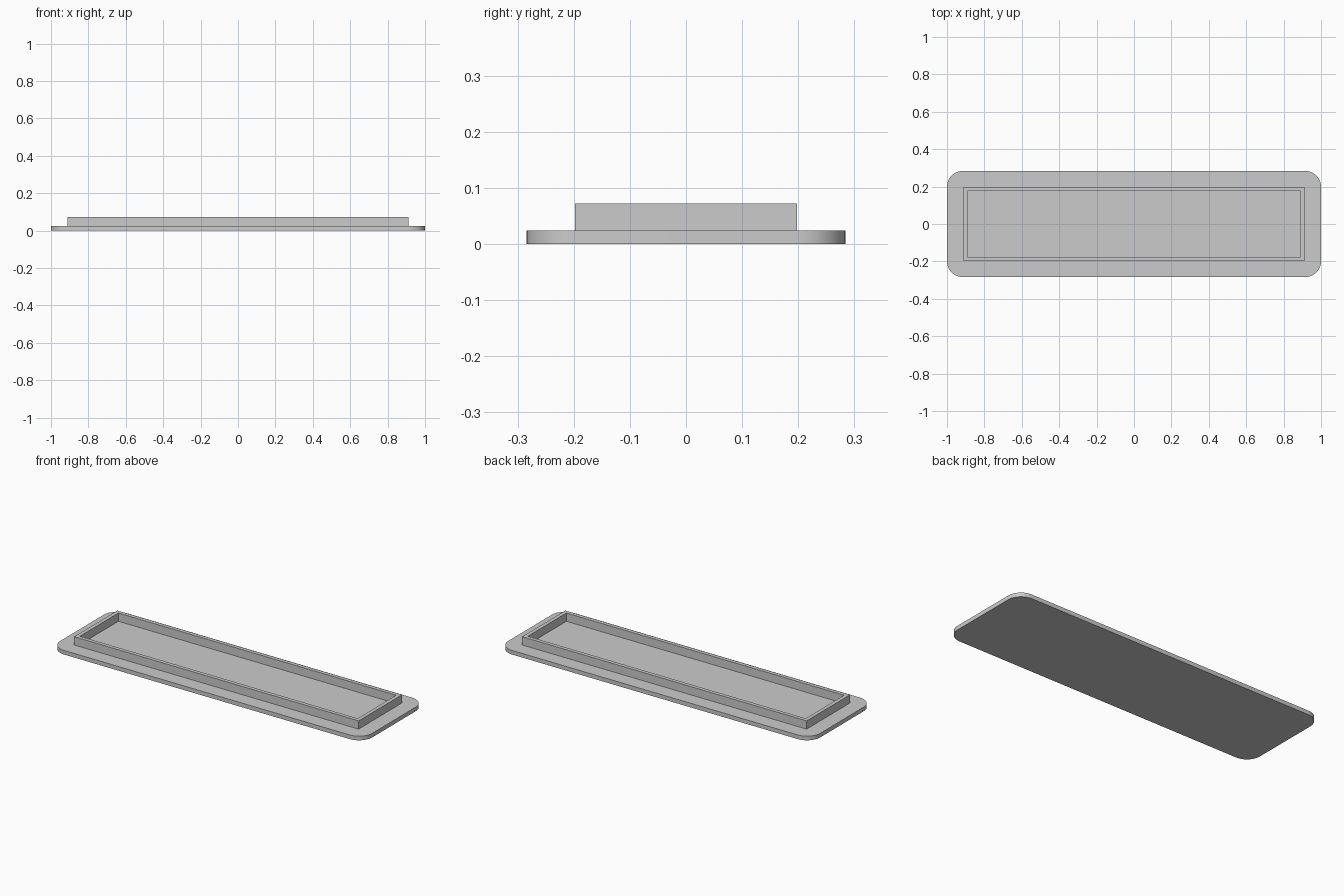
import bpy, bmesh, math

if "Cube" in bpy.data.objects:
    bpy.data.objects.remove(bpy.data.objects["Cube"])

grey = bpy.data.materials.new("light_grey")
grey.diffuse_color = (0.6, 0.6, 0.6, 1)
grey.use_nodes = True
grey.node_tree.nodes["Principled BSDF"].inputs["Base Color"].default_value = grey.diffuse_color


def finish(name, bm):
    bmesh.ops.recalc_face_normals(bm, faces=bm.faces)
    mesh = bpy.data.meshes.new(name)
    bm.to_mesh(mesh)
    bm.free()
    mesh.materials.append(grey)
    obj = bpy.data.objects.new(name, mesh)
    bpy.context.collection.objects.link(obj)
    bpy.context.view_layer.objects.active = obj
    obj.select_set(True)
    bpy.ops.object.shade_smooth_by_angle(angle=math.radians(30))
    obj.select_set(False)


def rectangle(bm, hx, hy, z):
    return [bm.verts.new((sx * hx, sy * hy, z))
            for sx, sy in ((1, 1), (-1, 1), (-1, -1), (1, -1))]


BASE_TOP, RIM_TOP = 0.024, 0.072

# Base plate with rounded corners
HX, HY, R, STEPS = 1.0, 0.284, 0.085, 12
bm = bmesh.new()
outline = []
for i, (sx, sy) in enumerate(((1, 1), (-1, 1), (-1, -1), (1, -1))):
    for k in range(STEPS + 1):
        a = math.pi / 2 * (i + k / STEPS)
        outline.append(bm.verts.new((sx * (HX - R) + R * math.cos(a),
                                     sy * (HY - R) + R * math.sin(a), 0)))
bottom = bm.faces.new(outline)
extruded = bmesh.ops.extrude_face_region(bm, geom=[bottom], use_keep_orig=True)
top = [v for v in extruded["geom"] if isinstance(v, bmesh.types.BMVert)]
bmesh.ops.translate(bm, verts=top, vec=(0, 0, BASE_TOP))
finish("base_plate", bm)

# Thin raised rim, open in the middle
bm = bmesh.new()
loops = [rectangle(bm, 0.912, 0.198, BASE_TOP), rectangle(bm, 0.912, 0.198, RIM_TOP),
         rectangle(bm, 0.890, 0.176, RIM_TOP), rectangle(bm, 0.890, 0.176, BASE_TOP)]
for a, b in zip(loops, loops[1:]):
    for i in range(4):
        j = (i + 1) % 4
        bm.faces.new((a[i], a[j], b[j], b[i]))
finish("raised_rim", bm)
